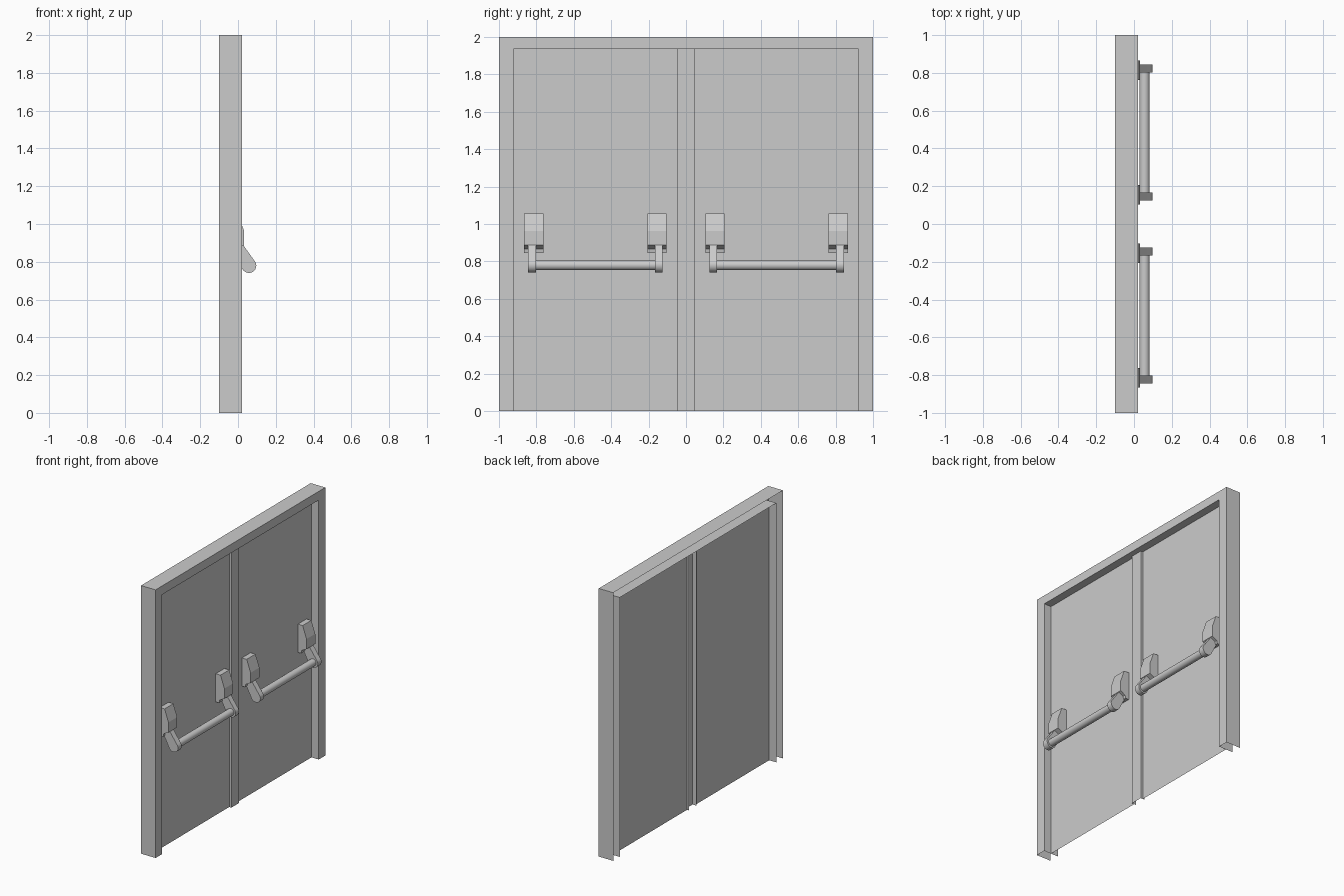
import bpy, bmesh, math
from mathutils import Matrix

if "Cube" in bpy.data.objects:
    bpy.data.objects.remove(bpy.data.objects["Cube"])

DOOR_X = -0.04


def make_object(name, bm, smooth=False):
    mesh = bpy.data.meshes.new(name)
    bm.to_mesh(mesh)
    bm.free()
    obj = bpy.data.objects.new(name, mesh)
    bpy.context.collection.objects.link(obj)
    if smooth:
        bpy.ops.object.select_all(action='DESELECT')
        bpy.context.view_layer.objects.active = obj
        obj.select_set(True)
        bpy.ops.object.shade_smooth_by_angle(angle=math.radians(30))
    return obj


def strips(name, rows):
    """Open sheet of quads joining successive rows of points."""
    bm = bmesh.new()
    vs = [[bm.verts.new(p) for p in row] for row in rows]
    for a, b in zip(vs, vs[1:]):
        for i in range(len(a) - 1):
            bm.faces.new((a[i], a[i + 1], b[i + 1], b[i]))
    return make_object(name, bm)


def extrude_y(name, profile, y0, y1, smooth=False):
    """Solid made by extruding an (x, z) profile along y."""
    bm = bmesh.new()
    face = bm.faces.new([bm.verts.new((x, y0, z)) for x, z in profile])
    new = bmesh.ops.extrude_face_region(bm, geom=[face])["geom"]
    bmesh.ops.translate(bm, vec=(0, y1 - y0, 0),
                        verts=[v for v in new if isinstance(v, bmesh.types.BMVert)])
    bmesh.ops.recalc_face_normals(bm, faces=bm.faces)
    return make_object(name, bm, smooth)


# Frame: folded sheet channel, open at the back and at the floor
def arch(x, y, z):
    return [(x, -y, 0), (x, -y, z), (x, y, z), (x, y, 0)]


strips("door_frame", [arch(-0.10, 1.0, 2.0), arch(0.02, 1.0, 2.0),
                      arch(0.02, 0.923, 1.935), arch(-0.10, 0.923, 1.935)])

# Centre post: channel open at the back
post = [(-0.055, -0.046), (-0.022, -0.046), (-0.022, 0.046), (-0.055, 0.046)]
strips("centre_post", [[(x, y, z) for x, y in post] for z in (0, 1.935)])

# Push bar profiles (x, z)
mount = [(DOOR_X, 1.055), (0.0, 1.055), (0.032, 0.963), (0.032, 0.888),
         (-0.008, 0.867), (-0.012, 0.845), (DOOR_X, 0.845)]
bar_x, bar_z, arm_r = 0.058, 0.78, 0.039
arm = [(bar_x + arm_r * math.cos(math.radians(a)),
        bar_z + arm_r * math.sin(math.radians(a)))
       for a in range(-150, 46, 15)]
arm += [(0.028, 0.888), (0.0, 0.895), (-0.022, 0.875), (-0.022, 0.85)]

for side, s in (("left", -1), ("right", 1)):
    # Door leaf
    strips(f"door_leaf_{side}",
           [[(DOOR_X, s * y, z) for y in (0.046, 0.923)] for z in (0, 1.935)])

    # Mounts and swing arms
    for end, m0, m1, a0, a1 in (("inner", 0.103, 0.206, 0.125, 0.166),
                                ("outer", 0.762, 0.865, 0.802, 0.845)):
        extrude_y(f"bar_mount_{side}_{end}", mount, s * m0, s * m1)
        extrude_y(f"bar_arm_{side}_{end}", arm, s * a0, s * a1, True)

    # Round push bar
    bm = bmesh.new()
    bmesh.ops.create_cone(
        bm, cap_ends=True, segments=24, radius1=0.027, radius2=0.027, depth=0.65,
        matrix=Matrix.Translation((bar_x - 0.002, s * 0.484, bar_z))
        @ Matrix.Rotation(math.pi / 2, 4, 'X'))
    make_object(f"push_bar_{side}", bm, True)
